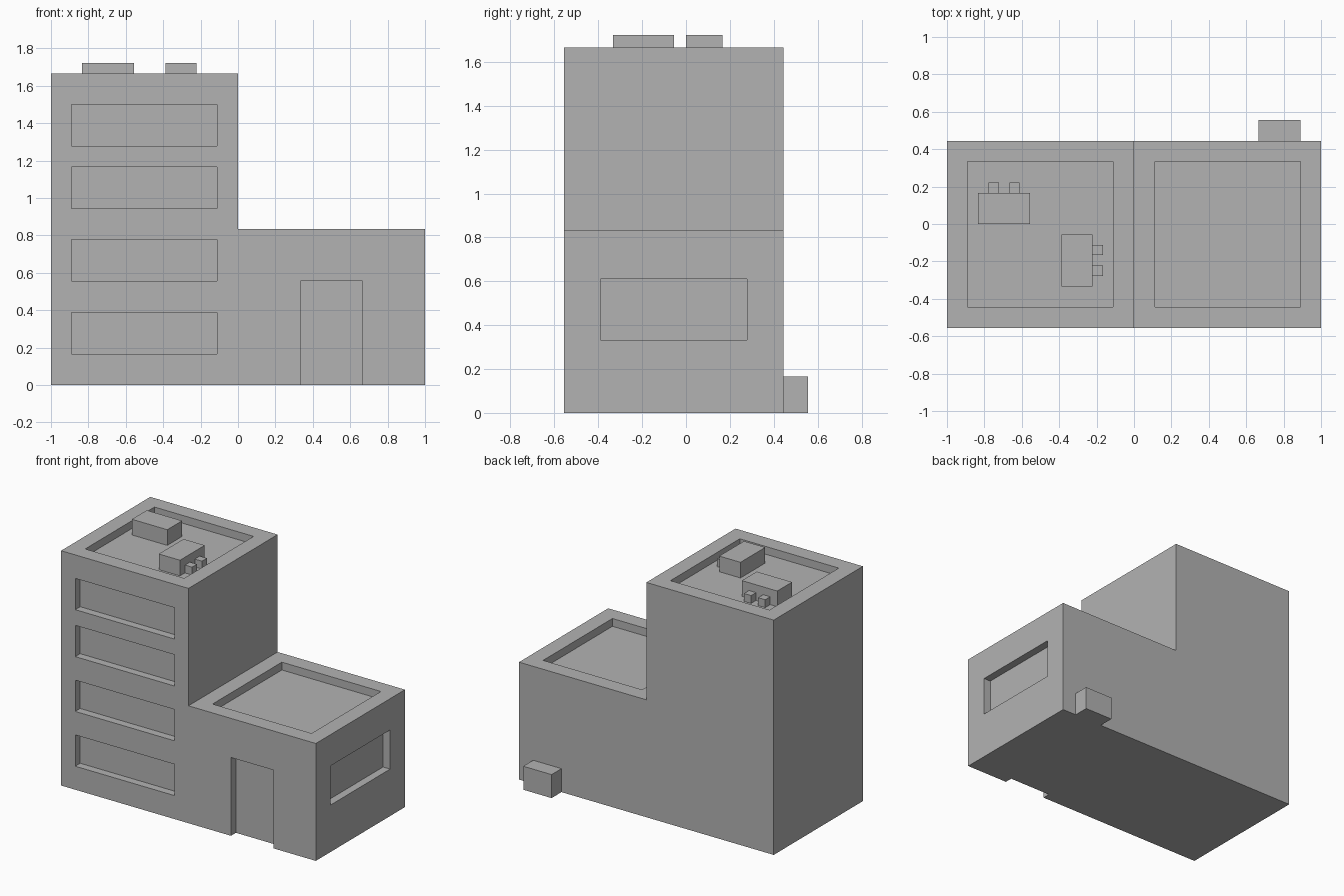
import bpy, bmesh
from mathutils import Vector

U = 1 / 18  # building module

cube = bpy.data.objects.get("Cube")
if cube:
    bpy.data.objects.remove(cube, do_unlink=True)

grey = bpy.data.materials.new("concrete_grey")
grey.use_nodes = True
colour = (0.45, 0.45, 0.45, 1)
grey.diffuse_color = colour
grey.node_tree.nodes["Principled BSDF"].inputs["Base Color"].default_value = colour


def add_box(bm, x, y, z):
    """Add a box given its (low, high) extents in modules."""
    verts = bmesh.ops.create_cube(bm, size=1)["verts"]
    for v in verts:
        v.co = Vector([(lo + hi) / 2 + c * (hi - lo)
                       for c, (lo, hi) in zip(v.co, (x, y, z))]) * U


def make_object(name, bm):
    bmesh.ops.recalc_face_normals(bm, faces=bm.faces)
    mesh = bpy.data.meshes.new(name)
    bm.to_mesh(mesh)
    bm.free()
    mesh.materials.append(grey)
    obj = bpy.data.objects.new(name, mesh)
    bpy.context.collection.objects.link(obj)
    return obj


def box_object(name, *boxes):
    bm = bmesh.new()
    for box in boxes:
        add_box(bm, *box)
    return make_object(name, bm)


# Building: L-shaped front profile extruded to the back
bm = bmesh.new()
outline = [(-18, 0), (18, 0), (18, 15), (0, 15), (0, 30), (-18, 30)]
face = bm.faces.new([bm.verts.new((x * U, -10 * U, z * U)) for x, z in outline])
walls = bmesh.ops.extrude_face_region(bm, geom=[face], use_keep_orig=True)["geom"]
bmesh.ops.translate(bm, vec=(0, 18 * U, 0),
                    verts=[g for g in walls if isinstance(g, bmesh.types.BMVert)])
building = make_object("building", bm)

# Recesses: front windows, doorway, side window, two sunken roofs
recesses = [((-16, -2), (-11, -9), (z, z + 4)) for z in (3, 10, 17, 23)]
recesses += [
    ((6, 12), (-11, -9), (-1, 10)),
    ((17, 19), (-7, 5), (6, 11)),
    ((-16, -2), (-8, 6), (29, 31)),
    ((2, 16), (-8, 6), (14, 16)),
]
cutter = box_object("recess_cutter", *recesses)
cutter.hide_render = True
cut = building.modifiers.new("recesses", "BOOLEAN")
cut.operation = "DIFFERENCE"
cut.solver = "EXACT"
cut.object = cutter

# Bake the cuts, then drop the cutter
graph = bpy.context.evaluated_depsgraph_get()
baked = bpy.data.meshes.new_from_object(building.evaluated_get(graph))
building.modifiers.clear()
building.data = baked
bpy.data.objects.remove(cutter, do_unlink=True)

# Rooftop units, each with a pair of small vents on one side
box_object("rear_roof_unit", ((-15, -10), (0, 3), (29, 31)))
box_object("rear_roof_vents", *[((x, x + 1), (3, 4), (29, 30)) for x in (-14, -12)])
box_object("front_roof_unit", ((-7, -4), (-6, -1), (29, 31)))
box_object("front_roof_vents", *[((-4, -3), (y, y + 1), (29, 30)) for y in (-5, -3)])

# Utility box at the foot of the back wall
box_object("back_utility_box", ((12, 16), (8, 10), (0, 3)))
